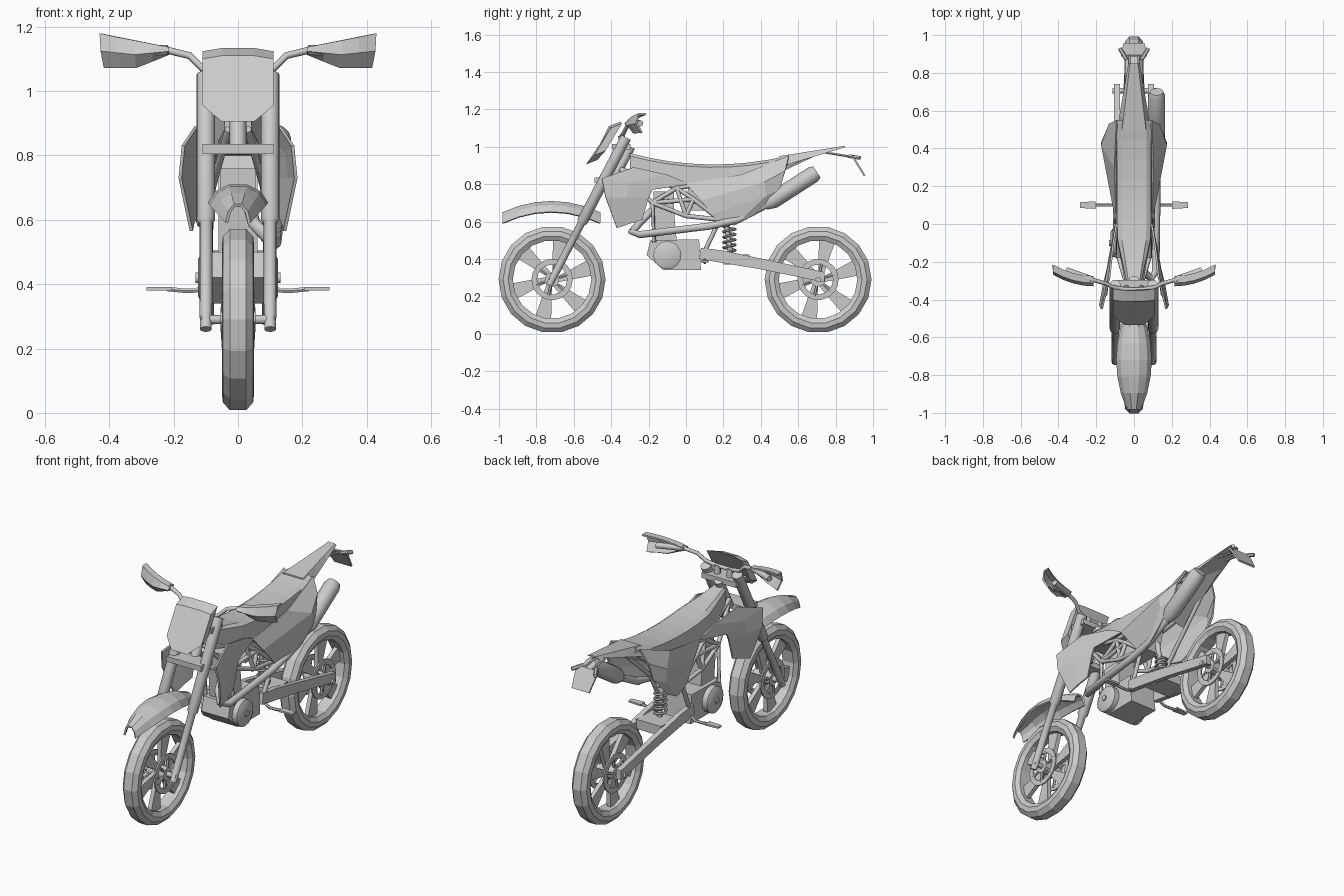
import bpy, bmesh, math
from mathutils import Vector

if "Cube" in bpy.data.objects:
    bpy.data.objects.remove(bpy.data.objects["Cube"])

GREY = (.6, .6, .6, 1)
paint = bpy.data.materials.new("plain_grey")
paint.use_nodes = True
paint.diffuse_color = GREY
paint.node_tree.nodes["Principled BSDF"].inputs["Base Color"].default_value = GREY


def make(name, verts, faces, mirror=False, thick=0):
    mesh = bpy.data.meshes.new(name)
    mesh.from_pydata([Vector(v) for v in verts], [], faces)
    bm = bmesh.new()
    bm.from_mesh(mesh)
    bmesh.ops.recalc_face_normals(bm, faces=bm.faces)
    bm.to_mesh(mesh)
    bm.free()
    mesh.materials.append(paint)
    part = bpy.data.objects.new(name, mesh)
    bpy.context.collection.objects.link(part)
    if thick:
        solid = part.modifiers.new("thickness", "SOLIDIFY")
        solid.thickness, solid.offset = thick, 0
    if mirror:
        part.modifiers.new("mirror", "MIRROR")
    return part


def steps(rule, count):
    """Sample a rule at even steps from nought to one."""
    return [rule(i / count) for i in range(count + 1)]


def loft(name, rings, closed=False, mirror=False):
    """Skin equal rings of points, capping both ends unless closed."""
    size, total = len(rings[0]), len(rings)
    faces = []
    for i in range(total if closed else total - 1):
        here, there = i * size, (i + 1) % total * size
        for j in range(size):
            k = (j + 1) % size
            faces.append((here + j, here + k, there + k, there + j))
    if not closed:
        faces += [range(size), range((total - 1) * size, total * size)]
    return make(name, [v for ring in rings for v in ring], [tuple(f) for f in faces], mirror)


def sheet(name, rows, thick=.01):
    """Thin mirrored panel through rows of points."""
    size = len(rows[0])
    faces = []
    for i in range(len(rows) - 1):
        for a in range(i * size, (i + 1) * size - 1):
            faces.append((a, a + 1, a + 1 + size, a + size))
    return make(name, [v for row in rows for v in row], faces, True, thick)


def tube(name, path, radii, sides=8, mirror=False):
    """Sweep a circle along a path, with one radius or one per point."""
    path = [Vector(p) for p in path]
    if not isinstance(radii, list):
        radii = [radii] * len(path)
    rings = []
    for i, (point, radius) in enumerate(zip(path, radii)):
        along = (path[min(i + 1, len(path) - 1)] - path[max(i - 1, 0)]).normalized()
        helper = Vector((0, 0, 1)) if abs(along.z) < .95 else Vector((1, 0, 0))
        across = along.cross(helper).normalized()
        over = along.cross(across)
        angles = [math.tau * j / sides for j in range(sides)]
        rings.append([point + radius * (across * math.cos(a) + over * math.sin(a)) for a in angles])
    part = loft(name, rings, mirror=mirror)
    bpy.ops.object.select_all(action="DESELECT")
    part.select_set(True)
    bpy.context.view_layer.objects.active = part
    bpy.ops.object.shade_smooth_by_angle(angle=math.radians(50))


def crossbar(name, reach, y, z, radius, sides=12):
    tube(name, [(-reach, y, z), (reach, y, z)], radius, sides)


def prism(name, outline, inner, outer, mirror=False):
    """Extrude a side outline sideways."""
    loft(name, [[(x, y, z) for y, z in outline] for x in (inner, outer)], mirror=mirror)


def block(name, low, high, length, half_width):
    """Leaning box between a low and a high (y, z) centre."""
    half = length / 2
    outline = [(low[0] - half, low[1]), (low[0] + half, low[1]),
               (high[0] + half, high[1]), (high[0] - half, high[1])]
    prism(name, outline, -half_width, half_width)


def lathe(name, profile, y, z, sides, mirror=False):
    """Spin a closed (x, radius) profile about an axle."""
    angles = [math.tau * i / sides for i in range(sides)]
    loft(name, [[(x, y + r * math.cos(a), z + r * math.sin(a)) for x, r in profile] for a in angles], True, mirror)


# Wheels with swept blades, brake discs and axles
axle = .29
fork_foot, rear_axle = -.716, .706
for end, centre in (("front", fork_foot), ("rear", rear_axle)):
    def spin(radius, angle):
        return centre + radius * math.cos(angle), axle + radius * math.sin(angle)

    half = [(.035, .21), (.05, .235), (.047, .262), (.025, .286)]
    lathe(end + "_tyre", half + [(-x, r) for x, r in reversed(half)], centre, axle, 18)
    lathe(end + "_brake_disc", [(x, r) for x, r in ((.042, .08), (.05, .08), (.05, .11), (.042, .11))],
          centre, axle, 18, True)
    crossbar(end + "_hub", .055, centre, axle, .038)
    crossbar(end + "_axle", .115, centre, axle, .014)
    for i in range(6):
        turn = math.tau * i / 6
        blade = [spin(.03, turn - .5), spin(.22, turn + .1), spin(.22, turn + .5), spin(.03, turn + .5)]
        prism(f"{end}_spoke_{i}", blade, -.012, .012)
        arm = [(.045, *spin(radius, turn + .3)) for radius in (.03, .09)]
        tube(f"{end}_disc_arm_{i}", arm, .008, 6, True)


# Front fork, clamps and steering head
def fork_y(z):
    return fork_foot + (z - axle) * .52


stations = {.26: .018, .34: .02, .59: .02, .6: .029, 1.05: .029}
tube("fork_leg", [(.1, fork_y(z), z) for z in stations], list(stations.values()), 12, True)
for label, z in (("upper", 1), ("lower", .82)):
    block(label + "_clamp", (fork_y(z), z - .015), (fork_y(z), z + .015), .1, .11)
tube("steering_head", [(0, fork_y(z) + .05, z) for z in (.82, 1)], .026, 12)


# Front mudguard, arched along and across
def mudguard_row(t):
    s = 2 * t - 1
    y, z, width = -.72 + .26 * s, .685 - .06 * s * s, .09 - .055 * s * s
    return [(width, y, z - .035), (width * .75, y, z), (width * .3, y, z + .02), (0, y, z + .02)]


sheet("front_mudguard", steps(mudguard_row, 6))

# Headlight mask
half = [(.05, 1.11), (.11, 1.1), (.11, .955), (.05, .905)]
mask = half + [(-x, z) for x, z in reversed(half)]
loft("headlight_mask", [[(x, (z - 1) * .6 - .49 + abs(x) * .25 + back, z + back * .4) for x, z in mask]
                        for back in (0, .06)])

# Handlebar, grips and levers
bar = [(.05, -.345, 1.055), (.11, -.335, 1.07), (.15, -.315, 1.11), (.22, -.295, 1.127)]
tube("handlebar", [(-x, y, z) for x, y, z in reversed(bar)] + bar, .011)
tube("grip", [bar[-1], (.36, -.245, 1.125)], .017, mirror=True)
tube("lever", [(.22, -.32, 1.12), (.34, -.285, 1.11)], .007, 6, True)
tube("bar_riser", [(.04, -.34, 1), (.04, -.345, 1.06)], .018, mirror=True)


# Hand guards, deepening outward and swept back to a slanted tip
def guard_row(t):
    x, y = .215 + .2 * t, -.325 + .06 * t * t
    low, high = 1.117 - .042 * min(1, 2 * t), 1.132 + .043 * t
    return [(x, y + .03, low), (x + .01 * t, y, (low + high) / 2), (x + .015 * t, y + .015, high),
            (x + .015 * t, y + .05, high)]


sheet("hand_guard", steps(guard_row, 4))


# Tank and seat in one body, dipping in the middle
def seat_ring(t):
    y = -.3 + .85 * t
    width = .095 * min(1, .45 + 2 * t)
    low, high = .8 + .48 * y * y, .905 + .3 * (y - .15) ** 2
    side = [(width, low), (width * .95, high - .015), (width * .7, high)]
    return [(x, y, z) for x, z in side + [(-x, z) for x, z in reversed(side)]]


loft("seat", steps(seat_ring, 8))

# Shrouds beside the tank and panels below the seat
sheet("tank_shroud", [[(.13, -.28, .89), (.11, -.1, .85), (.09, .02, .8)],
                      [(.17, -.45, .83), (.15, -.3, .81), (.13, -.18, .77)],
                      [(.18, -.43, .73), (.16, -.32, .73), (.13, -.2, .73)],
                      [(.145, -.37, .565), (.14, -.3, .59), (.13, -.235, .61)]])
sheet("side_panel", [[(.09, 0, .8), (.1, .3, .85), (.09, .55, .95)],
                     [(.1, .08, .71), (.17, .42, .81), (.13, .53, .87)],
                     [(.11, .14, .64), (.17, .43, .74), (.14, .5, .77)],
                     [(.11, .17, .6), (.12, .26, .58), (.14, .37, .64)]])


# Tail, under-tray and number plate
def tail_ring(t):
    y, width, high = .5 + .35 * t, .09 - .06 * t, .95 + .055 * t
    low = high - .05 * (1 - t) - .008
    return [(-width, y, low), (-width * .7, y, high), (width * .7, y, high), (width, y, low)]


loft("tail", steps(tail_ring, 3))
sheet("under_tray", steps(lambda t: [(.1 - .06 * t, .3 + .42 * t, .77 + .2 * t), (0, .3 + .42 * t, .79 + .19 * t)], 3))
tube("plate_bracket", [(.025, .71, .975), (.025, .89, .945)], .007, 6, True)
sheet("number_plate", [[(.07, .89, .95), (0, .89, .95)], [(.055, .955, .845), (0, .955, .845)]])
tube("rear_indicator", [(.04, .87, .95), (.075, .93, .94)], .011, 6, True)

# Trellis frame: tubes run between named joints
joints = {
    "head": (.03, -.35, .88), "knee": (.08, -.18, .7), "ridge": (.08, -.05, .78), "middle": (.09, .04, .72),
    "sill": (.1, 0, .63), "corner": (.1, .18, .61), "pivot": (.09, .09, .42), "cradle": (.09, -.17, .49),
    "saddle": (.08, .3, .83), "tail": (.06, .56, .93),
}
runs = {
    "top_rail": "head ridge middle corner", "low_rail": "head knee sill corner", "down_tube": "head knee cradle",
    "front_brace": "knee ridge", "long_brace": "knee middle", "cross_brace": "sill ridge",
    "short_brace": "sill middle", "rear_tube": "corner pivot",
    "seat_rail": "ridge saddle tail", "seat_stay": "corner tail",
}
for label, run in runs.items():
    tube("frame_" + label, [joints[joint] for joint in run.split()], .012, mirror=True)

# Engine
prism("crankcase", [(-.21, .42), (-.19, .5), (.07, .505), (.08, .34), (-.12, .34)], -.085, .085)
for label, side in (("left", 1), ("right", -1)):
    tube(label + "_engine_cover", [(side * x, -.1, .42) for x in (.08, .115, .125)], [.075, .075, .055], 16)
crossbar("cover_boss", .132, -.1, .42, .016)
block("cylinder", (-.11, .5), (-.125, .66), .12, .06)
block("cylinder_head", (-.12, .66), (-.12, .76), .11, .055)
block("airbox", (.06, .66), (.1, .8), .16, .06)

# Exhaust
tube("exhaust_pipe", [(.03, -.18, .66), (.05, -.25, .59), (.09, -.29, .545), (.115, -.25, .53),
                      (.12, .12, .575), (.12, .28, .61), (.12, .45, .7)], .02, 10)
tube("muffler", [(.12, .42 + .28 * t, .685 + .18 * t) for t in (0, .15, .93, 1)], [.025, .045, .045, .036], 12)

# Swingarm and shock absorber
prism("swingarm", [(.07, .4), (.08, .46), (.2, .445), (.74, .33), (.74, .275), (.4, .345)], .075, .105, True)
block("swingarm_bridge", (.27, .37), (.27, .425), .14, .08)
tube("shock_body", [(0, .24, .42), (0, .2, .68)], .014)


def coil(t):
    angle = 5 * math.tau * t
    return .032 * math.cos(angle), .232 + .032 * math.sin(angle), .44 + .14 * t


tube("shock_spring", steps(coil, 40), .007, 6)

# Foot pegs
tube("peg_arm", [(.08, .1, .41), (.13, .1, .38), (.17, .1, .38), (.22, .1, .385)], .008, 6, True)
sheet("foot_peg", [[(x, .1 - width, .386), (x, .1 + width, .386)] for x, width in ((.205, .02), (.285, .015))])
